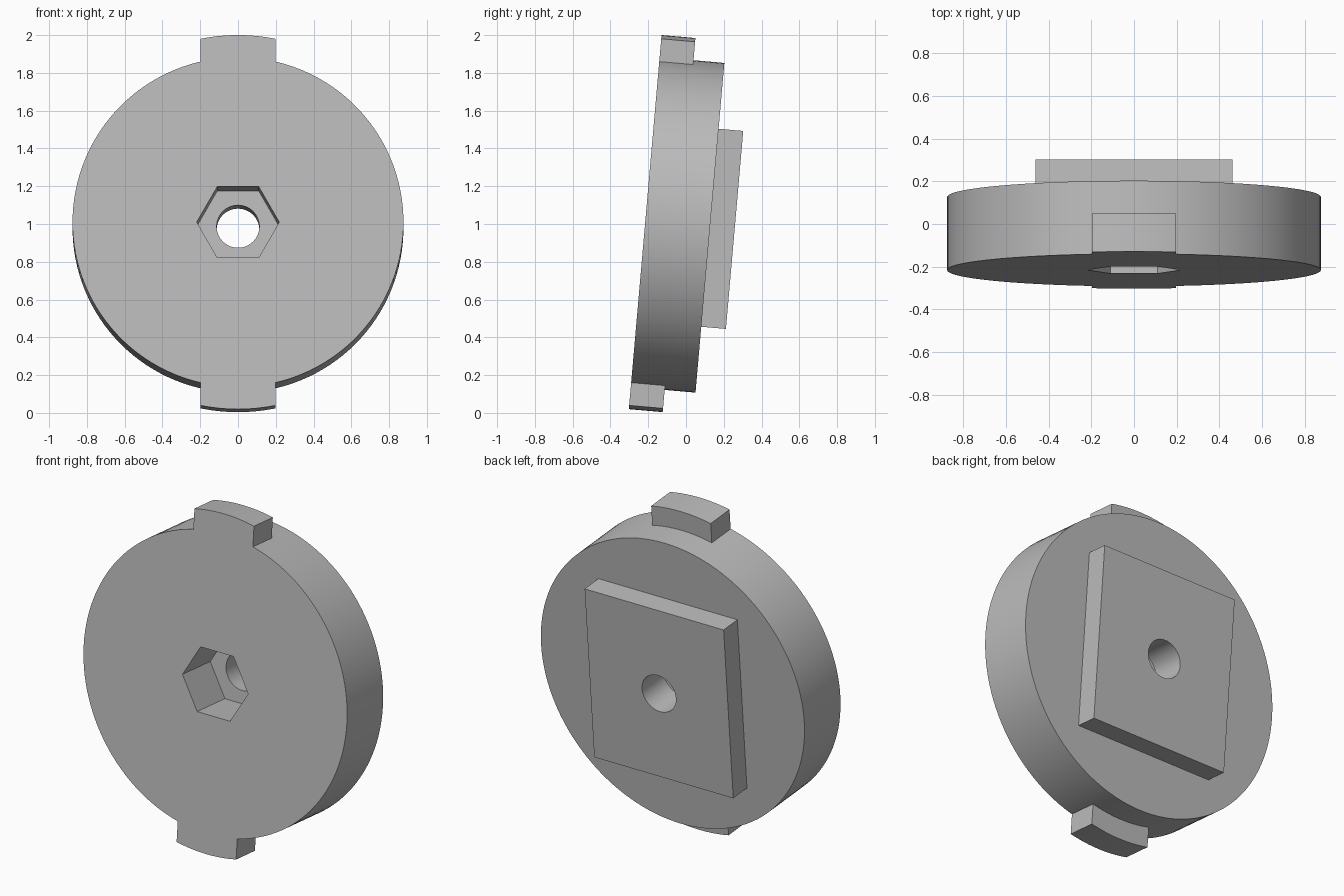
import bpy, bmesh, math
from mathutils import Matrix, Vector

cube = bpy.data.objects.get("Cube")
if cube:
    bpy.data.objects.remove(cube, do_unlink=True)

# Sizes, in the wheel's own frame: local +z faces the front, front face at z = 0
DISC_R, DISC_T = 0.876, 0.344
TAB_R, TAB_HALF, TAB_T = 0.994, 0.198, 0.18
PLATE_W, PLATE_H, PLATE_T = 0.925, 1.052, 0.131
HEX_R, HEX_T, BORE_R = 0.2185, 0.265, 0.113
BACK = -DISC_T - PLATE_T

# The whole wheel leans back by five degrees
LEAN = Matrix.Translation((0, -0.216, 1.01)) @ Matrix.Rotation(math.radians(85), 4, 'X')

grey = bpy.data.materials.new("plain grey")
grey.use_nodes = True
GREY = (0.5, 0.5, 0.5, 1)
grey.diffuse_color = GREY
grey.node_tree.nodes["Principled BSDF"].inputs["Base Color"].default_value = GREY


def prism(name, outline, z0, z1):
    """Extrude a flat counter-clockwise outline from z0 up to z1."""
    bm = bmesh.new()
    base = bm.faces.new([bm.verts.new((x, y, z0)) for x, y in outline])
    top = bmesh.ops.extrude_face_region(bm, geom=[base], use_keep_orig=True)["geom"]
    moved = [v for v in top if isinstance(v, bmesh.types.BMVert)]
    bmesh.ops.translate(bm, verts=moved, vec=Vector((0, 0, z1 - z0)))
    bmesh.ops.recalc_face_normals(bm, faces=bm.faces)
    mesh = bpy.data.meshes.new(name)
    bm.to_mesh(mesh)
    bm.free()
    mesh.materials.append(grey)
    ob = bpy.data.objects.new(name, mesh)
    bpy.context.collection.objects.link(ob)
    ob.matrix_world = LEAN
    return ob


def ring(radius, sides):
    return [(radius * math.cos(math.tau * i / sides), radius * math.sin(math.tau * i / sides))
            for i in range(sides)]


def tab_outline(side):
    """Block with an outer edge concentric with the disc; its root sits inside the disc."""
    half = math.asin(TAB_HALF / TAB_R)
    arc = [half * (1 - i / 6) for i in range(13)]
    pts = [(-TAB_HALF, 0.8), (TAB_HALF, 0.8)]
    pts += [(TAB_R * math.sin(a), TAB_R * math.cos(a)) for a in arc]
    return [(side * x, side * y) for x, y in pts]


def combine(target, tool, operation):
    """Apply a boolean and discard the tool."""
    mod = target.modifiers.new("combine", 'BOOLEAN')
    mod.object, mod.operation, mod.solver = tool, operation, 'EXACT'
    bpy.ops.object.select_all(action='DESELECT')
    bpy.context.view_layer.objects.active = target
    target.select_set(True)
    bpy.ops.object.modifier_apply(modifier=mod.name)
    bpy.data.objects.remove(tool, do_unlink=True)


# Disc with a tab at top and bottom, merged into one body
body = prism("disc_body", ring(DISC_R, 128), -DISC_T, 0)
for side in (1, -1):
    combine(body, prism("tab", tab_outline(side), -TAB_T, 0), 'UNION')

# Rectangular plate on the back
w, h = PLATE_W / 2, PLATE_H / 2
plate = prism("back_plate", [(-w, -h), (w, -h), (w, h), (-w, h)], BACK, -DISC_T + 0.02)
combine(body, plate, 'UNION')

# Hexagonal pocket in the front and a round bore right through
combine(body, prism("hex_cutter", ring(HEX_R, 6), -HEX_T, 0.1), 'DIFFERENCE')
combine(body, prism("bore_cutter", ring(BORE_R, 64), BACK - 0.1, 0.1), 'DIFFERENCE')

# Smooth the round walls, keep the edges sharp
bpy.ops.object.select_all(action='DESELECT')
body.select_set(True)
bpy.context.view_layer.objects.active = body
bpy.ops.object.shade_smooth_by_angle(angle=math.radians(30))
